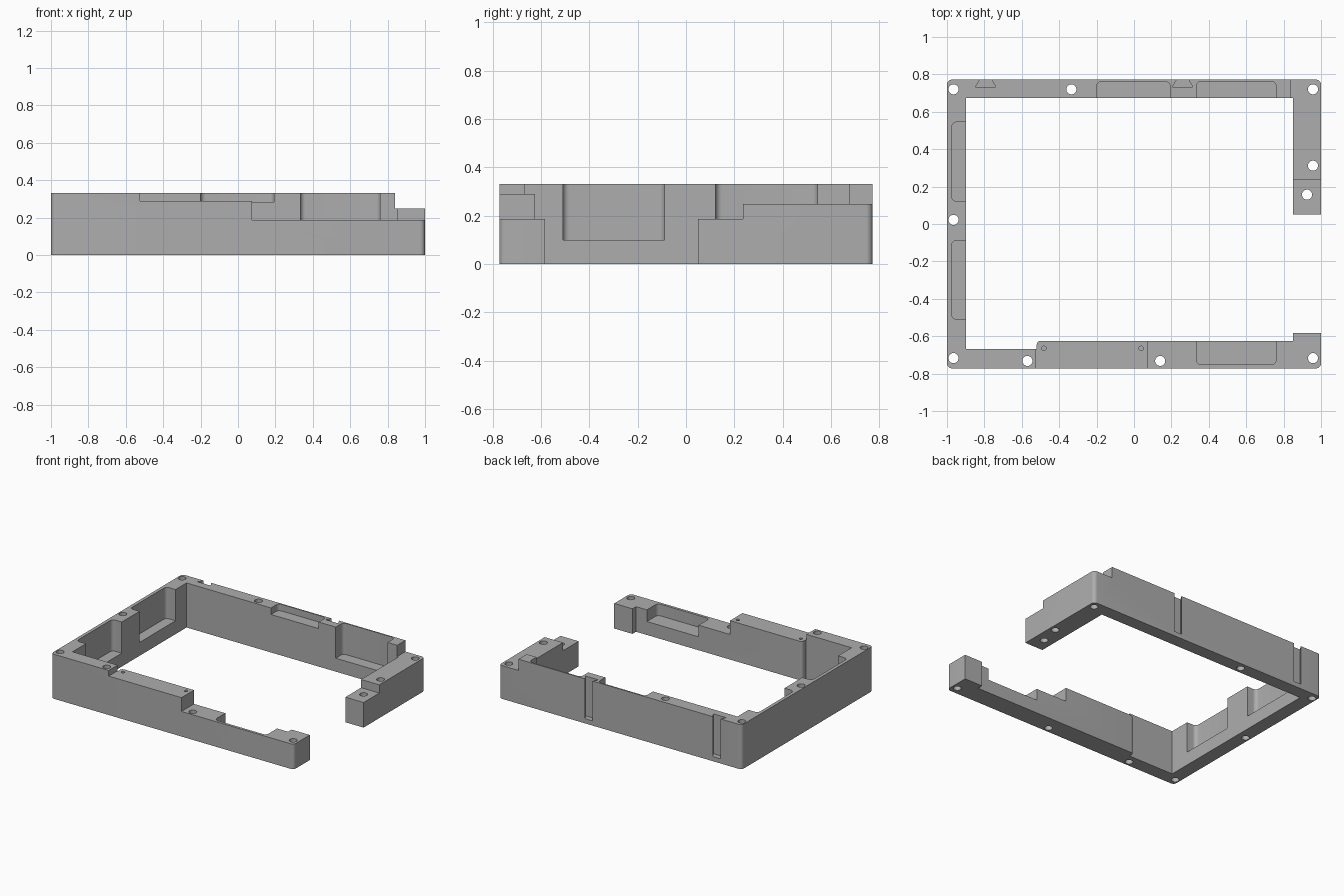
import bpy, bmesh, math
from mathutils import Vector

cube = bpy.data.objects.get("Cube")
if cube:
    bpy.data.objects.remove(cube, do_unlink=True)

grey = bpy.data.materials.new("plain grey")
grey.use_nodes = True
colour = (0.42, 0.42, 0.42, 1)
grey.diffuse_color = colour
grey.node_tree.nodes["Principled BSDF"].inputs["Base Color"].default_value = colour

W, D, H = 1.0, 0.772, 0.332     # half width, half depth, height
R = 0.027                       # corner and screw hole radius
TOP = 0.5                       # cutters reach past the top


def prism(name, points, z0, z1):
    """Extrude an outline of (x, y, corner radius) points with square corners."""
    outline = []
    for i, (x, y, r) in enumerate(points):
        p = Vector((x, y))
        if r == 0:
            outline.append(p)
            continue
        d1 = (Vector(points[i - 1][:2]) - p).normalized()
        d2 = (Vector(points[(i + 1) % len(points)][:2]) - p).normalized()
        centre = p + r * (d1 + d2)
        for k in range(9):
            t = math.pi / 2 * k / 8
            outline.append(centre - r * (math.cos(t) * d2 + math.sin(t) * d1))
    bm = bmesh.new()
    face = bm.faces.new([bm.verts.new((p.x, p.y, z0)) for p in outline])
    out = bmesh.ops.extrude_face_region(bm, geom=[face])
    verts = [g for g in out["geom"] if isinstance(g, bmesh.types.BMVert)]
    bmesh.ops.translate(bm, verts=verts, vec=(0, 0, z1 - z0))
    bmesh.ops.recalc_face_normals(bm, faces=bm.faces)
    mesh = bpy.data.meshes.new(name)
    bm.to_mesh(mesh)
    bm.free()
    mesh.materials.append(grey)
    obj = bpy.data.objects.new(name, mesh)
    bpy.context.scene.collection.objects.link(obj)
    return obj


def box(x0, x1, y0, y1, z0, round_sides=""):
    """Cutter box from z0 upward, with the corners on one side rounded."""
    corners = [(x0, y0, "WS"), (x1, y0, "ES"), (x1, y1, "EN"), (x0, y1, "WN")]
    pts = [(x, y, R if round_sides and round_sides in s else 0) for x, y, s in corners]
    return prism("cutter", pts, z0, TOP)


def hole(x, y, r, z0):
    """Cutter cylinder, made as a fully rounded square."""
    n = 24
    ring = [(x + r * math.cos(math.tau * i / n), y + r * math.sin(math.tau * i / n), 0)
            for i in range(n)]
    return prism("cutter", ring, z0, TOP)


# Open frame: outer outline, then back along the inside
frame = prism("open_frame", [
    (-W, -D, R), (W, -D, R), (W, -0.583, 0), (0.85, -0.583, 0),
    (0.85, -0.625, 0), (-0.52, -0.625, 0.02), (-0.52, -0.668, 0),
    (-0.897, -0.668, 0), (-0.897, 0.675, 0), (0.85, 0.675, 0),
    (0.85, 0.05, 0), (W, 0.05, 0), (W, D, R), (-W, D, R)], 0, H)

cutters = [
    # Stepped top of the front wall and the right arm
    box(-0.525, 1.1, -0.9, -0.5, 0.29),
    box(0.075, 1.1, -0.9, -0.5, 0.187),
    box(0.84, 1.1, -0.1, 0.9, 0.248),
    box(0.8, 1.1, -0.1, 0.235, 0.187),
    # Pockets open to the inside
    box(-0.975, -0.8, -0.51, -0.088, 0.1, "W"),
    box(-0.975, -0.8, 0.122, 0.545, 0.1, "W"),
    box(0.333, 0.76, 0.6, 0.762, 0.1, "N"),
    box(-0.2, 0.193, 0.6, 0.762, 0.283, "N"),
    box(0.333, 0.76, -0.752, -0.55, 0.1, "S"),
]

# Dovetail slots in the back face
for x in (-0.793, 0.26):
    cutters.append(prism("cutter", [
        (x - 0.054, 0.733, 0), (x + 0.054, 0.733, 0),
        (x + 0.021, 0.79, 0), (x - 0.021, 0.79, 0)], 0.035, TOP))

# Screw holes right through, and two small blind holes
for x, y in [(-0.965, 0.72), (-0.335, 0.72), (0.957, 0.72), (0.957, 0.312),
             (0.925, 0.157), (-0.965, 0.022), (-0.965, -0.717),
             (-0.57, -0.732), (0.14, -0.732), (0.957, -0.717)]:
    cutters.append(hole(x, y, R, -0.1))
for x in (-0.482, 0.038):
    cutters.append(hole(x, -0.665, 0.012, 0.2))

bpy.ops.object.select_all(action="DESELECT")
frame.select_set(True)
bpy.context.view_layer.objects.active = frame
for cutter in cutters:
    cutter.hide_render = True
    cut = frame.modifiers.new("cut", "BOOLEAN")
    cut.operation = "DIFFERENCE"
    cut.solver = "EXACT"
    cut.object = cutter
    bpy.ops.object.modifier_apply(modifier=cut.name)
    bpy.data.objects.remove(cutter, do_unlink=True)

bpy.ops.object.shade_smooth_by_angle(angle=math.radians(30))
